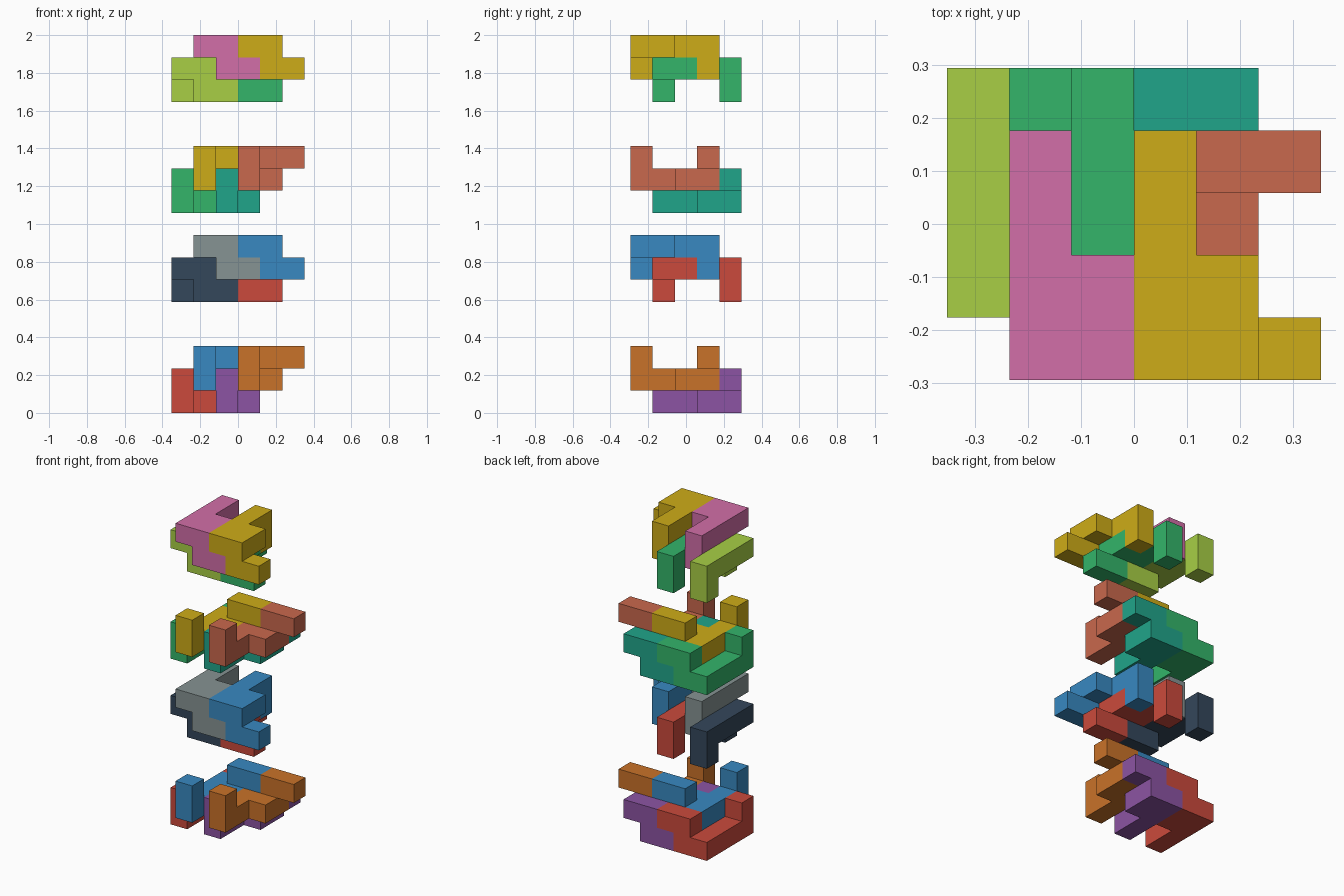
import bpy, bmesh
from mathutils import Vector

if "Cube" in bpy.data.objects:
    bpy.data.objects.remove(bpy.data.objects["Cube"])

U = 2 / 17                      # edge of one unit cube
ORIGIN = Vector((-3, -2.5, 0))  # corner of the 6 x 5 x 17 cube grid

# One puzzle piece: a bar of four, a tip below its far end,
# two cubes beside it and a two-cube foot at the near end
PIECE = [(0, j, 0) for j in range(4)] + [
    (0, 3, -1), (1, 0, 0), (1, 1, 0), (1, 0, -1), (2, 0, -1)]
FLIPPED = [(x, 3 - y, -z) for x, y, z in PIECE]   # half turn about x

# Offsets of the four interlocked pieces inside a group
SLOTS = {"outer_left": (0, 1, -1), "inner_left": (1, 0, 0),
         "inner_right": (2, 1, -1), "outer_right": (3, 0, 0)}


def linear(h):
    c = [int(h[i:i + 2], 16) / 255 for i in (0, 2, 4)]
    return [v / 12.92 if v < 0.04045 else ((v + 0.055) / 1.055) ** 2.4 for v in c] + [1]


def cube_piece(name, cells, colour):
    """Skin a set of unit cubes, keeping only the outer faces."""
    cells = set(cells)
    bm = bmesh.new()
    for cell in cells:
        for axis in range(3):
            for side in (0, 1):
                near = list(cell)
                near[axis] += 2 * side - 1
                if tuple(near) in cells:
                    continue
                ring = []
                for a, b in ((0, 0), (1, 0), (1, 1), (0, 1)):
                    p = Vector(cell)
                    p[axis] += side
                    p[(axis + 1) % 3] += a
                    p[(axis + 2) % 3] += b
                    ring.append(bm.verts.new((p + ORIGIN) * U))
                bm.faces.new(ring if side else ring[::-1])
    bmesh.ops.remove_doubles(bm, verts=bm.verts, dist=1e-4)
    bmesh.ops.dissolve_limit(bm, angle_limit=0.01, verts=bm.verts, edges=bm.edges)
    bmesh.ops.recalc_face_normals(bm, faces=bm.faces)
    mesh = bpy.data.meshes.new(name)
    bm.to_mesh(mesh)
    bm.free()
    mat = bpy.data.materials.new(name + "_colour")
    mat.diffuse_color = linear(colour)
    mat.use_nodes = True
    mat.node_tree.nodes["Principled BSDF"].inputs["Base Color"].default_value = mat.diffuse_color
    mesh.materials.append(mat)
    bpy.context.collection.objects.link(bpy.data.objects.new(name, mesh))


# Four stacked groups: name, cell shape, level of the upper pieces' bars, colours by slot
GROUPS = [
    ("bottom", FLIPPED, 1, ("CB4A3C", "3889C1", "8C54A3", "C97229")),
    ("lower", PIECE, 7, ("34475B", "869393", "CB4A3C", "3889C1")),
    ("upper", FLIPPED, 10, ("33B56A", "CEAC18", "20A58A", "C9684D")),
    ("top", PIECE, 16, ("A8CF45", "D26EA8", "33B56A", "CEAC18")),
]
for group, shape, level, colours in GROUPS:
    for (slot, (dx, dy, dz)), colour in zip(SLOTS.items(), colours):
        cells = [(x + dx, y + dy, z + dz + level) for x, y, z in shape]
        cube_piece(f"{group}_{slot}_piece", cells, colour)
